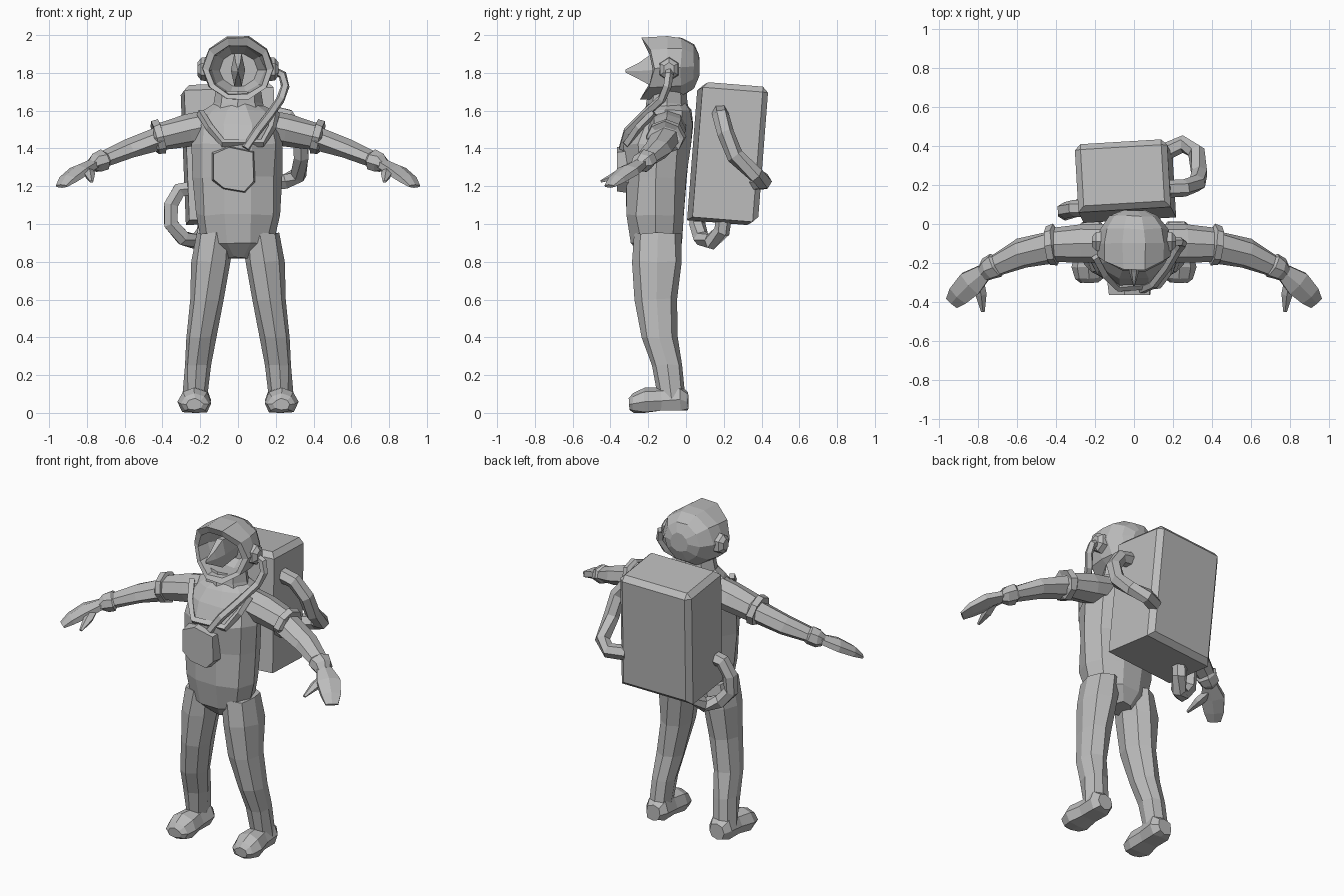
import bpy, bmesh, math, random
from mathutils import Vector, Euler

random.seed(4)
default = bpy.data.objects.get("Cube")
if default:
    bpy.data.objects.remove(default)

X, Y, Z = Vector((1, 0, 0)), Vector((0, 1, 0)), Vector((0, 0, 1))

suit = bpy.data.materials.new("suit grey")
suit.use_nodes = True
suit.diffuse_color = (0.5, 0.5, 0.5, 1)
suit.node_tree.nodes["Principled BSDF"].inputs["Base Color"].default_value = suit.diffuse_color


def finish(name, bm, mirror=False):
    """Turn a bmesh into a flat shaded object, optionally mirrored in x."""
    bmesh.ops.recalc_face_normals(bm, faces=bm.faces)
    mesh = bpy.data.meshes.new(name)
    bm.to_mesh(mesh)
    bm.free()
    mesh.materials.append(suit)
    obj = bpy.data.objects.new(name, mesh)
    bpy.context.collection.objects.link(obj)
    if mirror:
        obj.modifiers.new("Mirror", 'MIRROR').use_mirror_merge = False
    return obj


def loft(name, rows, ref, sides=8, axis=None, mirror=False, jitter=0.0, shape=None):
    """Skin oval rings (x, y, z, half size along ref, half size across)."""
    bm = bmesh.new()
    rings = []
    points = [Vector(row[:3]) for row in rows]
    for i, (centre, row) in enumerate(zip(points, rows)):
        ahead = points[min(i + 1, len(points) - 1)]
        behind = points[max(i - 1, 0)]
        along = axis or (ahead - behind).normalized()
        u = (ref - along * ref.dot(along)).normalized()
        v = along.cross(u)
        ring = []
        for k in range(sides):
            angle = math.tau * k / sides
            co = centre + u * row[3] * math.cos(angle) + v * row[4] * math.sin(angle)
            co += Vector([random.uniform(-jitter, jitter) for _ in range(3)])
            ring.append(bm.verts.new(shape(co, i) if shape else co))
        rings.append(ring)
    for lower, upper in zip(rings, rings[1:]):
        for k in range(sides):
            n = (k + 1) % sides
            bm.faces.new((lower[k], lower[n], upper[n], upper[k]))
    bm.faces.new(rings[0])
    bm.faces.new(rings[-1])
    return finish(name, bm, mirror)


def hose(name, path, radius, sides=6, ref=Y):
    """Skin a tube of constant radius along a path."""
    return loft(name, [(*p, radius, radius) for p in path], ref, sides)


def plate(name, outline, back, front, shrink):
    """Extrude an x-z outline from back to front with a smaller front face."""
    bm = bmesh.new()
    cx = sum(p[0] for p in outline) / len(outline)
    cz = sum(p[1] for p in outline) / len(outline)
    base = [bm.verts.new((x, back, z)) for x, z in outline]
    face = [bm.verts.new((cx + (x - cx) * shrink, front, cz + (z - cz) * shrink))
            for x, z in outline]
    bm.faces.new(base)
    bm.faces.new(face)
    for k in range(len(base)):
        n = (k + 1) % len(base)
        bm.faces.new((base[k], base[n], face[n], face[k]))
    return finish(name, bm)


# Torso and neck ring
loft("torso", [
    (0, -.14, .82, .07, .08), (0, -.155, .9, .19, .14), (0, -.165, 1.05, .225, .165),
    (0, -.155, 1.25, .235, .17), (0, -.15, 1.42, .24, .185), (0, -.125, 1.53, .23, .165),
    (0, -.105, 1.6, .18, .135), (0, -.1, 1.635, .12, .1)],
    X, sides=10, axis=Z, jitter=.007)
loft("neck_ring", [
    (0, -.1, 1.58, .15, .12), (0, -.1, 1.64, .13, .11), (0, -.1, 1.7, .12, .1)],
    X, axis=Z, jitter=.004)

# Legs
loft("leg", [
    (.12, -.15, .95, .1, .13), (.145, -.15, .8, .108, .13), (.165, -.16, .6, .09, .11),
    (.195, -.14, .4, .08, .1), (.215, -.1, .25, .07, .085), (.225, -.075, .08, .065, .075)],
    X, axis=Z, mirror=True, jitter=.006)


# Boots with flat soles
def flatten(co, ring):
    co.z = max(co.z, 0.012 if co.y > -.2 else 0)
    return co


loft("boot", [
    (.22, .01, .06, .05, .05), (.22, -.03, .07, .075, .08), (.225, -.13, .06, .075, .075),
    (.23, -.22, .055, .09, .075), (.23, -.28, .05, .075, .055), (.23, -.3, .045, .045, .03)],
    X, axis=-Y, mirror=True, jitter=.004, shape=flatten)

# Sleeves, forearms and gloves
loft("sleeve", [
    (.1, -.1, 1.53, .085, .1), (.26, -.1, 1.495, .085, .1), (.4, -.105, 1.465, .075, .09),
    (.405, -.105, 1.465, .092, .105), (.44, -.11, 1.455, .09, .1), (.445, -.11, 1.455, .06, .08)],
    Z, mirror=True, jitter=.003)
loft("forearm", [
    (.42, -.115, 1.45, .066, .085), (.58, -.15, 1.395, .052, .075), (.7, -.21, 1.345, .042, .06),
    (.71, -.215, 1.34, .055, .068), (.75, -.235, 1.325, .052, .06), (.78, -.255, 1.31, .03, .045)],
    Z, sides=7, mirror=True, jitter=.005)
loft("glove", [
    (.76, -.24, 1.32, .03, .045), (.84, -.305, 1.28, .035, .078),
    (.9, -.365, 1.235, .028, .065), (.935, -.405, 1.2, .01, .042)],
    Z, sides=6, mirror=True)
loft("thumb", [
    (.8, -.28, 1.295, .025, .03), (.785, -.36, 1.26, .025, .03), (.775, -.45, 1.225, .007, .01)],
    Z, sides=5, mirror=True)


# Helmet shell, folding inward at a face opening whose brow and chin reach forward
def visor_curve(co, ring):
    if ring in (4, 5):
        co.y -= .08 * ((co.z - 1.825) / .17) ** 2
    return co


loft("helmet", [
    (0, .07, 1.84, .06, .06), (0, .04, 1.835, .125, .12), (0, -.025, 1.83, .175, .163),
    (0, -.1, 1.828, .192, .175), (0, -.165, 1.822, .188, .172), (0, -.175, 1.815, .155, .135),
    (0, -.1, 1.815, .14, .125), (0, -.03, 1.815, .1, .09)],
    X, sides=10, axis=-Y, jitter=.004, shape=visor_curve)
loft("face_ridge", [
    (0, -.02, 1.815, .03, .08), (0, -.18, 1.815, .038, .1),
    (0, -.25, 1.81, .024, .05), (0, -.32, 1.81, .003, .01)],
    X, sides=6, axis=-Y)
loft("ear_cap", [
    (.16, -.09, 1.82, .065, .06), (.195, -.09, 1.82, .06, .055), (.215, -.09, 1.82, .035, .03)],
    Z, sides=6, axis=X, mirror=True)

# Air hose from the helmet down to the chest
hose("helmet_hose", [
    (.19, -.09, 1.81), (.235, -.09, 1.79), (.25, -.1, 1.73), (.225, -.13, 1.66),
    (.17, -.22, 1.58), (.1, -.31, 1.49), (.04, -.335, 1.4)], .024, sides=5)

# Chest straps and control box
hose("chest_strap", [
    (-.2, -.17, 1.59), (-.15, -.26, 1.51), (-.08, -.325, 1.43),
    (.13, -.31, 1.43), (.18, -.25, 1.51), (.2, -.17, 1.59)], .022, sides=4)
plate("chest_box", [
    (-.14, 1.38), (-.05, 1.42), (.09, 1.39), (.095, 1.22), (.04, 1.16), (-.08, 1.18),
    (-.14, 1.23)], -.27, -.365, .9)

# Backpack, leaning slightly backward
bm = bmesh.new()
bmesh.ops.create_cube(bm, size=1)
for vert in bm.verts:
    vert.co = Vector((vert.co.x * .475, vert.co.y * .35, vert.co.z * .72))
rear = [e for e in bm.edges if all(v.co.y > 0 for v in e.verts)]
top = [e for e in bm.edges if all(v.co.z > 0 for v in e.verts) and e not in rear]
bmesh.ops.bevel(bm, geom=rear + top, offset=.03, segments=1, affect='EDGES')
pack = finish("backpack", bm)
pack.location = (-.045, .222, 1.373)
pack.rotation_euler = Euler((-.08, -.035, .06))

# Backpack hoses
hose("upper_pack_hose", [
    (.17, .18, 1.59), (.26, .185, 1.57), (.325, .21, 1.48), (.335, .26, 1.36),
    (.32, .37, 1.26), (.25, .41, 1.225), (.16, .37, 1.22)], .045)
hose("lower_pack_hose", [
    (-.24, .08, 1.19), (-.31, .08, 1.18), (-.355, .07, 1.1), (-.355, .06, 1.0),
    (-.29, .08, .925), (-.22, .13, .905), (-.18, .19, .96), (-.17, .2, 1.04)], .043)
